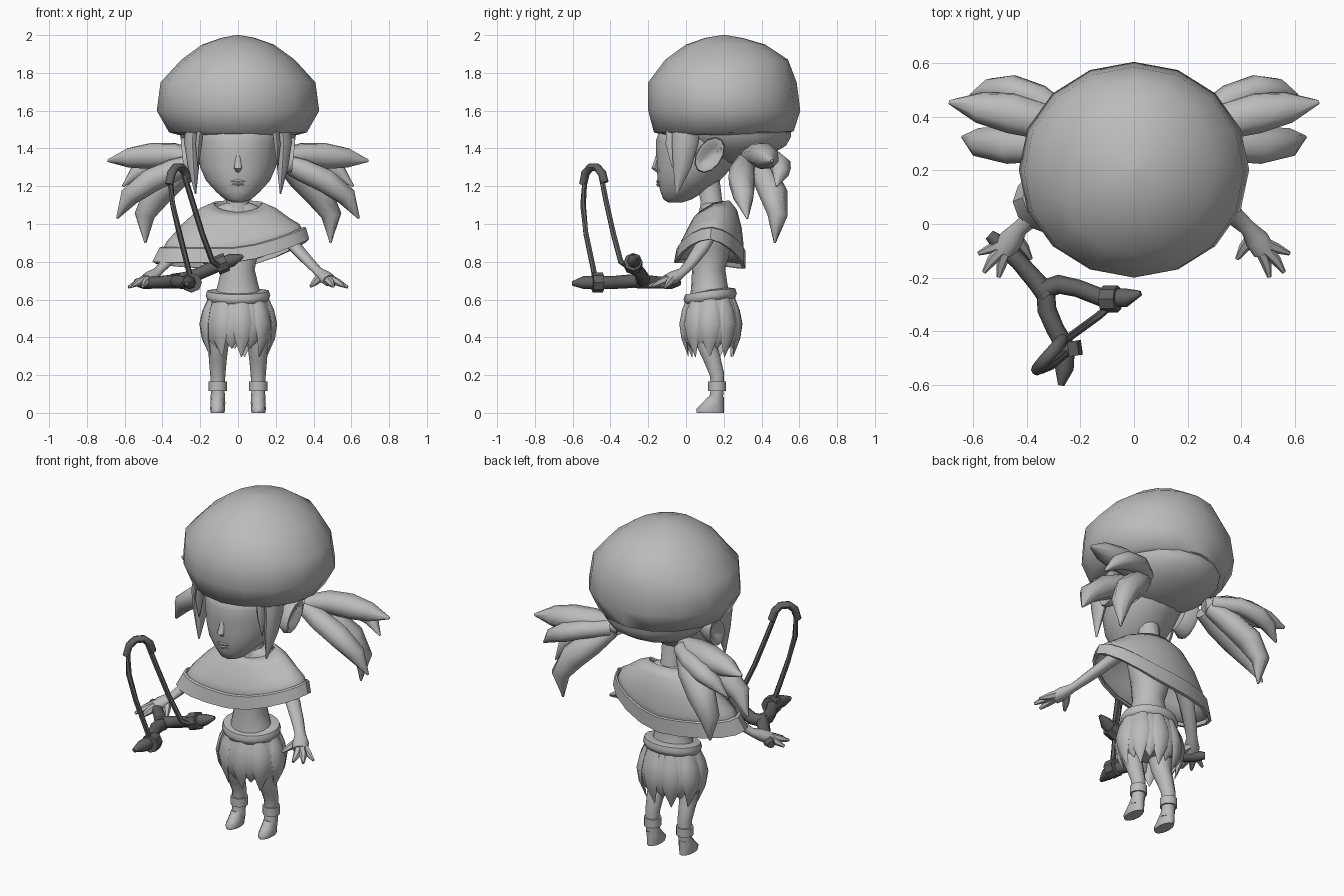
import bpy, bmesh, math
from mathutils import Vector as V

TAU = 2 * math.pi


def material(name, value):
    m = bpy.data.materials.new(name)
    m.diffuse_color = (value, value, value, 1)
    return m


GREY = material("light grey", 0.5)
DARK = material("dark grey", 0.12)


def loft(name, rings, mat=GREY, caps=True, angle=50, thick=0):
    """Skin a list of equal-length point rings."""
    bm = bmesh.new()
    rows = [[bm.verts.new(p) for p in r] for r in rings]
    n = len(rows[0])
    for a, b in zip(rows, rows[1:]):
        for i in range(n):
            j = (i + 1) % n
            bm.faces.new((a[i], a[j], b[j], b[i]))
    if caps:
        bm.faces.new(rows[0])
        bm.faces.new(rows[-1])
    bmesh.ops.recalc_face_normals(bm, faces=bm.faces[:])
    me = bpy.data.meshes.new(name)
    bm.to_mesh(me)
    bm.free()
    me.materials.append(mat)
    me.shade_smooth()
    me.set_sharp_from_angle(angle=math.radians(angle))
    ob = bpy.data.objects.new(name, me)
    bpy.context.collection.objects.link(ob)
    if thick:
        mod = ob.modifiers.new("thickness", 'SOLIDIFY')
        mod.thickness = thick
        mod.offset = -1
    return ob


def oval(x, y, z, rx, ry, n=16, front=0, back=0):
    """Horizontal ring; front and back shift the height at -y and +y."""
    out = []
    for i in range(n):
        a = TAU * i / n
        s = math.sin(a)
        out.append(V((x + rx * math.cos(a), y + ry * s,
                      z + (front * -s if s < 0 else back * s))))
    return out


def tube(name, pts, radii, n=8, flat=1, ref=(0, 0, 1), mat=GREY, angle=50):
    """Sweep an oval section along a path; flat scales it along ref."""
    pts, ref, rings = [V(p) for p in pts], V(ref), []
    for k, (p, r) in enumerate(zip(pts, radii)):
        t = (pts[min(k + 1, len(pts) - 1)] - pts[max(k - 1, 0)]).normalized()
        side = t.cross(ref).normalized()
        up = side.cross(t)
        rings.append([p + side * r * math.cos(TAU * i / n) + up * r * flat * math.sin(TAU * i / n)
                      for i in range(n)])
    return loft(name, rings, mat, angle=angle)


def flip(pts, s):
    return [(s * x, y, z) for x, y, z in pts]


# Mushroom-shaped hat
loft("hat", [oval(0, yc, z, rx, ry, 16, 0, b) for z, yc, rx, ry, b in (
    (2.0, .2, .01, .01, 0), (1.985, .2, .09, .10, 0), (1.95, .21, .19, .21, 0),
    (1.87, .215, .30, .325, 0), (1.75, .193, .41, .393, 0), (1.60, .2025, .43, .4025, 0),
    (1.485, .2, .365, .37, .005), (1.47, .2, .31, .32, .01))], angle=60)

# Hair at the back of the skull
loft("back_hair", [oval(0, yc, z, rx, ry) for z, yc, rx, ry in (
    (1.52, .25, .32, .31), (1.46, .255, .305, .30), (1.415, .265, .27, .265),
    (1.365, .26, .215, .185), (1.33, .24, .13, .10), (1.315, .22, .04, .03))], angle=70)

# Head, neck, nose and lips
loft("head", [oval(0, yc, z, rx, ry) for z, yc, rx, ry in (
    (1.115, -.055, .03, .04), (1.13, -.045, .07, .075), (1.17, -.02, .115, .115),
    (1.23, .015, .17, .165), (1.30, .045, .20, .20), (1.37, .07, .215, .228),
    (1.44, .08, .225, .24), (1.48, .08, .225, .225), (1.53, .1, .20, .19))], angle=70)
tube("neck", [(0, .14, 1.02), (0, .135, 1.12), (0, .11, 1.28)], [.085, .06, .065], 10,
     ref=(0, 1, 0))
tube("nose", [(0, -.148, 1.37), (0, -.158, 1.325), (0, -.166, 1.298), (0, -.148, 1.28)],
     [.010, .016, .022, .012], 8, .8, (0, 1, 0))
for part, z, w in (("upper_lip", 1.226, .06), ("lower_lip", 1.208, .045)):
    tube(part, [(-w, -.130, z), (0, -.148, z), (w, -.130, z)], [.003, .010, .003], 6)

for s in (1, -1):
    side = "left" if s > 0 else "right"
    # Ear shaped as a shallow bowl
    loft(side + "_ear", [[V((s * (x + .10 * dz * math.sin(a)),
                             .125 + dy * math.cos(a) + .03 * math.sin(a),
                             1.365 + dz * math.sin(a)))
                          for a in (TAU * i / 12 for i in range(12))]
                         for x, dy, dz in ((.215, .045, .06), (.27, .075, .095),
                                           (.295, .07, .09), (.295, .055, .07),
                                           (.27, .03, .045))])
    # Locks framing the face
    tube(side + "_front_lock", flip([(.235, .0, 1.50), (.242, -.005, 1.43), (.236, -.02, 1.31),
                                     (.225, -.05, 1.16)], s),
         [.072, .07, .05, .006], 8, .62, (1, 0, 0))
    tube(side + "_temple_lock", flip([(.20, -.07, 1.49), (.208, -.075, 1.42),
                                      (.21, -.07, 1.30)], s),
         [.035, .033, .004], 6, .6, (1, 0, 0))
    # Bunch of pointed hair lobes
    for k, (pts, rad) in enumerate((
            ([(.22, .33, 1.35), (.34, .385, 1.365), (.46, .415, 1.36), (.58, .435, 1.35),
              (.69, .455, 1.335)], [.05, .073, .08, .06, .008]),
            ([(.23, .31, 1.33), (.34, .30, 1.285), (.46, .295, 1.23), (.575, .305, 1.145),
              (.64, .325, 1.03)], [.05, .07, .075, .058, .006]),
            ([(.24, .36, 1.33), (.33, .42, 1.25), (.43, .465, 1.155), (.495, .485, 1.045),
              (.49, .47, .90)], [.05, .075, .08, .057, .006]),
            ([(.24, .38, 1.35), (.36, .47, 1.34), (.46, .50, 1.31), (.54, .50, 1.27),
              (.61, .48, 1.20)], [.05, .055, .06, .045, .006]))):
        tube(f"{side}_hair_lobe_{k + 1}", flip(pts, s), rad, 8, .9, (0, .3, 1))

    # Arm running into a flattened palm
    tube(side + "_arm", flip([(.13, .15, 1.03), (.22, .13, .97), (.31, .08, .87),
                              (.375, .03, .80), (.425, -.015, .748), (.46, -.06, .72),
                              (.485, -.10, .70)], s),
         [.05, .05, .043, .036, .03, .045, .042], 10, .75)
    for k, pts in enumerate((
            [(.48, -.07, .715), (.53, -.09, .69), (.58, -.11, .665)],
            [(.485, -.09, .71), (.53, -.135, .69), (.56, -.18, .67)],
            [(.475, -.10, .705), (.495, -.15, .685), (.505, -.198, .67)],
            [(.44, -.05, .72), (.41, -.09, .695), (.385, -.13, .67)])):
        tube(f"{side}_finger_{k + 1}", flip(pts, s), [.024, .020, .008], 6)

    # Leg, foot and anklet
    tube(side + "_leg", flip([(.09, .12, .56), (.10, .10, .46), (.105, .11, .36),
                              (.107, .14, .28), (.107, .165, .20), (.107, .165, .12),
                              (.107, .155, .05)], s),
         [.08, .070, .055, .047, .04, .036, .04], 10, ref=(0, 1, 0))
    loft(side + "_foot", [oval(s * .108, yc, z, rx, ry, 12) for z, yc, rx, ry in (
        (0, .128, .036, .072), (.02, .127, .040, .073), (.045, .14, .038, .06),
        (.085, .158, .036, .042))])
    loft(side + "_anklet", [oval(s * .107, .165, z, r, r, 12) for z, r in (
        (.115, .038), (.115, .048), (.165, .048), (.165, .038))], caps=False)

# Torso
loft("torso", [oval(0, yc, z, rx, ry) for z, yc, rx, ry in (
    (.58, .13, .14, .115), (.66, .125, .112, .098), (.76, .12, .088, .088),
    (.86, .135, .11, .10), (.97, .145, .155, .10), (1.05, .15, .14, .082),
    (1.085, .15, .122, .072), (1.11, .145, .075, .06))])


def drape(x, y, z, rx, ry, lift, front, back, lean=0):
    """Cape ring that rises toward +x and leans forward toward -x."""
    ring = oval(x, y, z, rx, ry, 20, front, back)
    for p in ring:
        c = (p.x - x) / rx
        p.z += lift * max(0, c) ** 1.5
        p.y -= lean * max(0, -c)
    return ring


# Cape with a raised hem band
loft("cape", [drape(*r) for r in (
    (0, .15, 1.115, .13, .08, 0, -.05, .01), (0, .155, 1.085, .20, .115, .0, -.05, -.01),
    (-.01, .15, 1.00, .285, .145, .03, -.03, -.02, .01),
    (-.025, .14, .91, .35, .165, .09, 0, -.02, .03),
    (-.035, .13, .82, .395, .175, .12, -.01, -.03, .04))], caps=False, thick=.012)
loft("cape_hem", [drape(*r) for r in (
    (-.026, .136, .88, .375, .172, .105, -.005, -.02, .035),
    (-.028, .134, .875, .388, .182, .105, -.005, -.02, .035),
    (-.038, .128, .80, .415, .187, .12, -.005, -.035, .045),
    (-.038, .128, .798, .395, .17, .12, -.005, -.035, .045))], caps=False, angle=30)

# Waistband
loft("waistband", [oval(0, .128, .622 + dz, .145 + dr, .115 + dr, 20, -.02, .012)
                   for dz, dr in ((-.03, 0), (-.025, .018), (0, .026), (.025, .018), (.03, -.02))],
     angle=60)
# Two overlapping rows of pointed skirt leaves over a closed core
loft("skirt_core", [oval(0, .13, z, rx, ry) for z, rx, ry in (
    (.62, .14, .11), (.54, .155, .12), (.47, .16, .125), (.43, .13, .10))])
for i in range(18):
    outer = i % 2 == 0
    a = TAU * i / 18 - math.pi / 2 + .12
    c, s = math.cos(a), math.sin(a)
    tip, g = (.295, 1) if outer else (.34, .94)
    tube(f"skirt_leaf_{i + 1}",
         [(.163 * k * g * c, .132 + .128 * k * g * s, z) for k, z in (
             (.88, .62), (1.05, .54), (1.13, .47), (1.10, .395), (.93, tip))],
         [.03, .052, .060, .042, .002], 8, .4, (c, s, 0))

# Forked branch of the slingshot
tube("sling_handle", [(-.54, -.04, .69), (-.50, -.075, .69), (-.43, -.14, .69),
                      (-.36, -.22, .695), (-.32, -.27, .70)],
     [.02, .034, .032, .036, .04], 8, mat=DARK)
tube("sling_inner_fork", [(-.35, -.25, .70), (-.28, -.225, .71), (-.21, -.24, .735),
                          (-.12, -.275, .775), (-.03, -.275, .81), (.025, -.258, .83)],
     [.036, .036, .033, .034, .035, .010], 8, mat=DARK)
tube("sling_outer_fork", [(-.33, -.24, .70), (-.325, -.32, .695), (-.295, -.39, .69),
                          (-.255, -.46, .69), (-.26, -.54, .69), (-.272, -.602, .685)],
     [.034, .036, .034, .036, .035, .012], 8, mat=DARK)
# Bindings on the fork tips
tube("inner_binding", [(-.115, -.28, .778), (-.06, -.28, .80)], [.05, .05], 8, mat=DARK, angle=30)
tube("outer_binding", [(-.25, -.44, .69), (-.242, -.495, .69)], [.052, .052], 8, mat=DARK, angle=30)
# Bands and pouch
tube("inner_band", [(-.10, -.315, .78), (-.135, -.345, .80), (-.19, -.385, .95),
                    (-.245, -.425, 1.13), (-.285, -.45, 1.26)], [.015] * 5, 6, mat=DARK)
tube("outer_band", [(-.25, -.48, .70), (-.262, -.49, .76), (-.31, -.53, .95),
                    (-.345, -.545, 1.10), (-.36, -.535, 1.24)], [.015] * 5, 6, mat=DARK)
tube("sling_pouch", [(-.364, -.545, 1.21), (-.352, -.532, 1.27), (-.33, -.505, 1.30),
                     (-.30, -.472, 1.30), (-.277, -.445, 1.27), (-.266, -.43, 1.22)],
     [.02, .022, .022, .022, .022, .02], 8, 1.1, (.73, -.68, 0), mat=DARK)
